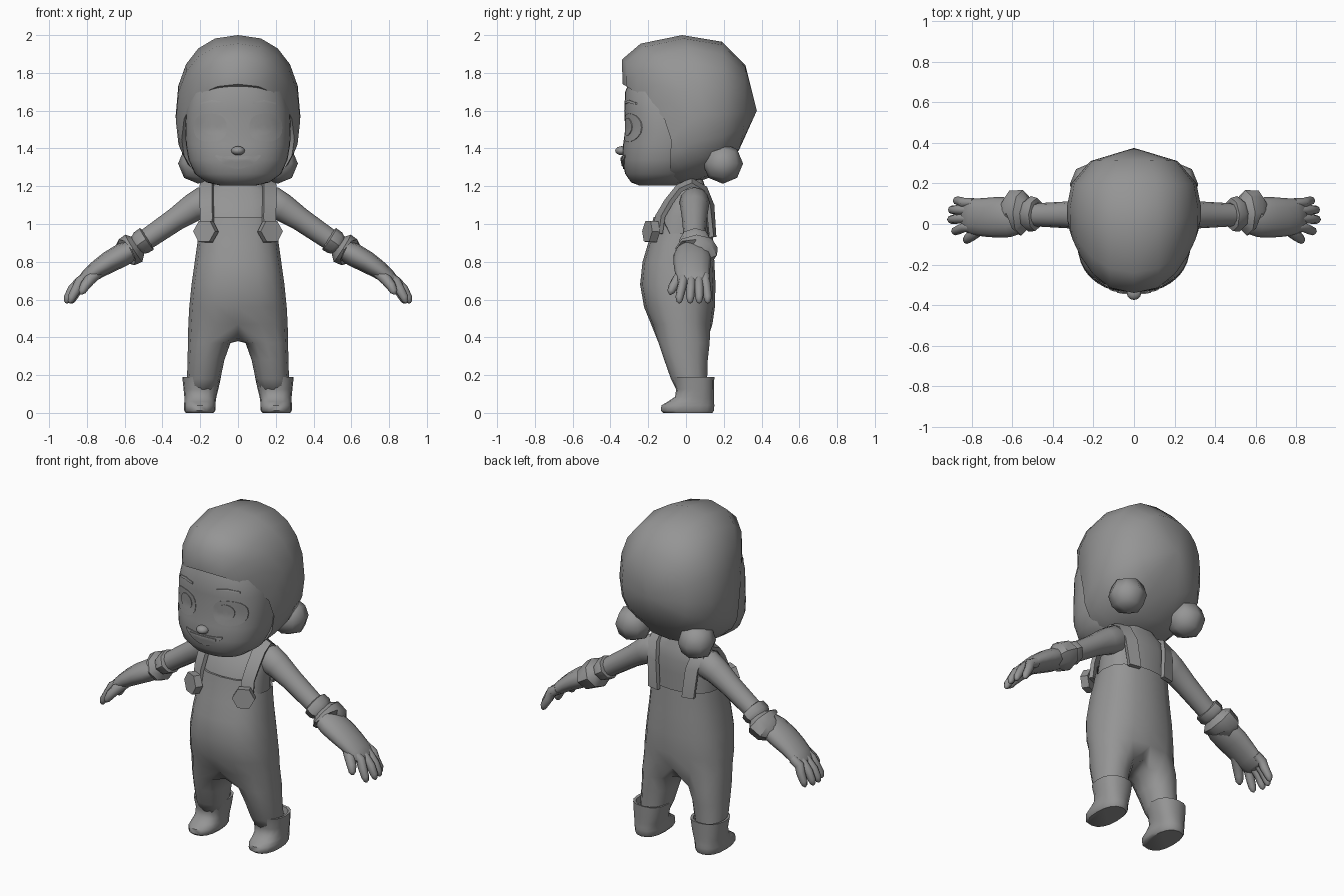
import bpy, bmesh, math
from mathutils import Vector

if "Cube" in bpy.data.objects:
    bpy.data.objects.remove(bpy.data.objects["Cube"])

grey = bpy.data.materials.new("plain_grey")
grey.diffuse_color = (0.3, 0.3, 0.3, 1)
grey.use_nodes = True
grey.node_tree.nodes["Principled BSDF"].inputs["Base Color"].default_value = grey.diffuse_color


def finish(name, bm, mirror=False, angle=60):
    bmesh.ops.recalc_face_normals(bm, faces=bm.faces)
    me = bpy.data.meshes.new(name)
    bm.to_mesh(me)
    bm.free()
    ob = bpy.data.objects.new(name, me)
    bpy.context.collection.objects.link(ob)
    me.materials.append(grey)
    if mirror:
        ob.modifiers.new("mirror", 'MIRROR')
    bpy.ops.object.select_all(action='DESELECT')
    ob.select_set(True)
    bpy.context.view_layer.objects.active = ob
    bpy.ops.object.shade_smooth_by_angle(angle=math.radians(angle))
    return ob


def sgnpow(v, e):
    return math.copysign(abs(v) ** e, v)


def oval(x0, x1, y0, y1, z, n=16, p=2.3):
    """Horizontal rounded section, counter-clockwise from +x."""
    cx, cy, rx, ry = (x0 + x1) / 2, (y0 + y1) / 2, (x1 - x0) / 2, (y1 - y0) / 2
    return [Vector((cx + rx * sgnpow(math.cos(a), 2 / p), cy + ry * sgnpow(math.sin(a), 2 / p), z))
            for a in (2 * math.pi * k / n for k in range(n))]


def bridge(bm, a, b):
    n = len(a)
    for i in range(n):
        bm.faces.new((a[i], a[(i + 1) % n], b[(i + 1) % n], b[i]))


def loft(bm, rings, cap0=True, cap1=True):
    rows = [[bm.verts.new(v) for v in r] for r in rings]
    for a, b in zip(rows, rows[1:]):
        bridge(bm, a, b)
    if cap0:
        bm.faces.new(rows[0])
    if cap1:
        bm.faces.new(rows[-1])
    return rows


def tube(bm, rows, n=10):
    """Rows of (x, y, z, thickness radius, width radius)."""
    pts = [Vector(r[:3]) for r in rows]
    rings = []
    for i, r in enumerate(rows):
        t = (pts[min(i + 1, len(pts) - 1)] - pts[max(i - 1, 0)]).normalized()
        side = (Vector((0, 1, 0)) - t * t.y).normalized()
        up = t.cross(side)
        rings.append([pts[i] + up * r[3] * math.cos(2 * math.pi * k / n)
                      + side * r[4] * math.sin(2 * math.pi * k / n) for k in range(n)])
    loft(bm, rings)


# head: z, half width, front y, back y
HEAD = [(1.205, .10, -.25, -.05), (1.22, .165, -.29, 0), (1.265, .228, -.322, .05),
        (1.34, .262, -.338, .1), (1.42, .276, -.333, .13), (1.5, .279, -.322, .14),
        (1.6, .275, -.327, .14), (1.7, .25, -.322, .14), (1.78, .2, -.29, .1)]
bm = bmesh.new()
loft(bm, [oval(-w, w, f, b, z, 36) for z, w, f, b in HEAD])
finish("head", bm)


def face_y(x, z):
    for a, b in zip(HEAD, HEAD[1:]):
        if a[0] <= z <= b[0]:
            t = (z - a[0]) / (b[0] - a[0])
            w, f, k = (a[i] + (b[i] - a[i]) * t for i in (1, 2, 3))
            return (f + k) / 2 - (k - f) / 2 * max(0, 1 - (abs(x) / w) ** 2.3) ** (1 / 2.3)


def plate(name, outline, lift, mirror=False):
    """Thin plate laid on the face from an outline in x, z."""
    n = len(outline)
    cx, cz = sum(p[0] for p in outline) / n, sum(p[1] for p in outline) / n
    bm = bmesh.new()
    rows = []
    for s, l in ((1, -.004), (1, lift), (.7, lift), (.35, lift)):
        pts = [(cx + (x - cx) * s, cz + (z - cz) * s) for x, z in outline]
        rows.append([bm.verts.new((x, face_y(x, z) - l, z)) for x, z in pts])
    for a, b in zip(rows, rows[1:]):
        bridge(bm, a, b)
    bm.faces.new(rows[-1])
    finish(name, bm, mirror, 40)


def ellipse(cx, cz, rx, rz, n, p=2):
    return [(cx + rx * sgnpow(math.cos(2 * math.pi * k / n), 2 / p),
             cz + rz * sgnpow(math.sin(2 * math.pi * k / n), 2 / p)) for k in range(n)]


# face details
plate("eye", ellipse(.147, 1.51, .088, .075, 20, 2.5), .003, True)
plate("iris", ellipse(.133, 1.515, .047, .047, 18), .007, True)
plate("eyebrow", [(.08, 1.635), (.14, 1.643), (.2, 1.632), (.2, 1.642), (.14, 1.656), (.08, 1.648)], .006, True)
steps = [i / 6 - 1 for i in range(13)]
plate("mouth", [(.12 * t, 1.292 + .065 * t * t) for t in steps]
      + [(.12 * t, 1.358 + .008 * t * t) for t in reversed(steps)], .005)
plate("teeth", [(.085 * t, 1.306 + .03 * t * t) for t in steps]
      + [(.085 * t, 1.351) for t in reversed(steps)], .009)
bm = bmesh.new()
bmesh.ops.create_uvsphere(bm, u_segments=12, v_segments=8, radius=1)
for v in bm.verts:
    v.co = Vector((v.co.x * .036, -.34 + v.co.y * .035, 1.388 + v.co.z * .024))
finish("nose", bm)

# hair cap: rings around the face opening, back to a pole
# half width, top z, bottom z, y at top, side and bottom
HAIR = [(.275, 1.72, 1.23, -.29, -.05, -.05), (.298, 1.74, 1.21, -.335, -.08, -.09),
        (.318, 1.87, 1.205, -.34, -.03, -.05), (.329, 1.955, 1.21, -.24, .02, 0),
        (.33, 2.0, 1.225, -.02, .09, .07), (.308, 1.965, 1.26, .19, .2, .16),
        (.215, 1.84, 1.39, .315, .31, .28)]
bm = bmesh.new()
rings = []
for w, zt, zb, yt, ys, yb in HAIR:
    zc, ring = zb + (zt - zb) * .45, []
    for k in range(20):
        a = 2 * math.pi * k / 20
        c = sgnpow(math.cos(a), 2 / 2.35)
        y = ys + ((yt if c > 0 else yb) - ys) * c * c
        z = zc + c * ((zt - zc) if c > 0 else (zc - zb))
        ring.append((w * sgnpow(math.sin(a), 2 / 2.35), y, z))
    rings.append(ring)
rows = loft(bm, rings, False, False)
pole = bm.verts.new((0, .375, 1.6))
for i in range(20):
    bm.faces.new((rows[-1][i], rows[-1][(i + 1) % 20], pole))
finish("hair", bm)

# hair buns
bm = bmesh.new()
bmesh.ops.create_cube(bm, size=1)
bmesh.ops.subdivide_edges(bm, edges=bm.edges[:], cuts=1, use_grid_fill=True)
for v in bm.verts:
    v.co = v.co.normalized() * .107 + Vector((.21, .195, 1.32))
finish("hair_bun", bm, True, 80)

# shirt and neck
SHIRT = [(.88, .2, -.18, .12), (1.04, .195, -.15, .122), (1.12, .188, -.105, .122), (1.18, .165, -.06, .11),
         (1.215, .12, -.03, .095), (1.25, .075, -.015, .085), (1.34, .07, -.015, .085)]
bm = bmesh.new()
loft(bm, [oval(-w, w, f, b, z, 20, 2.6) for z, w, f, b in SHIRT])
finish("shirt", bm)

# overalls: torso rings, then the lowest ring splits into two legs
BODY = [(.93, .19, -.16, .12), (.95, .208, -.172, .142), (.9, .215, -.2, .145), (.8, .229, -.23, .15),
        (.68, .246, -.243, .156), (.56, .258, -.222, .153), (.47, .263, -.185, .14)]
bm = bmesh.new()
rings = [oval(-w, w, f, b, z, 16, 2.4) for z, w, f, b in BODY]
for r in rings[:2]:
    for v in r:
        if v.y < -.1:
            v.z = 1.037
rows = loft(bm, rings, False, False)
low = rows[-1]
crotch = [bm.verts.new((0, y, z)) for y, z in ((.09, .4), (-.02, .38), (-.12, .395))]
LEG = [(.37, .04, .265, -.145, .125), (.28, .072, .267, -.115, .115), (.18, .093, .27, -.08, .112),
       (.1, .12, .265, -.04, .11)]
for s in (1, -1):
    # the half ring runs from front middle over the outside to back middle
    half = [low[(12 + i) % 16] if s > 0 else low[12 - i] for i in range(9)]
    prev = half + crotch
    for z, x0, x1, y0, y1 in LEG:
        o = oval(x0, x1, y0, y1, z, 12, 2.2)
        ring = [bm.verts.new((s * v.x, v.y, v.z)) for v in o[8:] + o[:8]]
        bridge(bm, prev, ring)
        prev = ring
    bm.faces.new(prev)
finish("overalls", bm, False, 70)

# shoulder straps: point and width direction
STRAP = [((.165, -.15, .95), (1, .5, 0)), ((.163, -.137, 1.04), (1, .5, 0)), ((.167, -.09, 1.12), (1, .4, -.1)),
         ((.168, -.035, 1.19), (1, .2, -.3)), ((.163, .03, 1.22), (1, 0, -.4)), ((.15, .095, 1.18), (1, -.2, -.3)),
         ((.13, .128, 1.1), (1, -.3, 0)), ((.115, .142, .93), (1, -.2, 0))]
bm = bmesh.new()
rings = []
for i, (p, wd) in enumerate(STRAP):
    t = Vector(STRAP[min(i + 1, 7)][0]) - Vector(STRAP[max(i - 1, 0)][0])
    w = Vector(wd).normalized() * .036
    nrm = w.cross(t).normalized() * .012
    rings.append([Vector(p) + a * w + b * nrm for a, b in ((-1, -1), (1, -1), (1, 1), (-1, 1))])
loft(bm, rings)
finish("strap", bm, True, 40)

# strap buttons
bm = bmesh.new()
bmesh.ops.create_cone(bm, cap_ends=True, segments=6, radius1=.064, radius2=.064, depth=.045)
quat = Vector((.42, -.9, .08)).to_track_quat('Z', 'Y')
for v in bm.verts:
    x, y = v.co.x, v.co.y
    c, s = math.cos(math.pi / 6), math.sin(math.pi / 6)
    v.co = quat @ Vector((x * c - y * s, x * s + y * c, v.co.z)) + Vector((.17, -.185, .96))
finish("button", bm, True, 30)

# arms
bm = bmesh.new()
tube(bm, [(.13, .045, 1.13, .06, .06), (.18, .045, 1.115, .085, .08), (.24, .045, 1.085, .075, .075),
          (.33, .045, 1.025, .062, .066), (.5, .045, .908, .055, .056), (.56, .045, .868, .05, .055)], 12)
finish("arm", bm, True)

# glove cuff and mitt body
bm = bmesh.new()
tube(bm, [(.478, .047, .924, .052, .055), (.483, .047, .921, .068, .082), (.515, .05, .9, .066, .088),
          (.53, .052, .888, .056, .075), (.552, .055, .872, .085, .113), (.59, .055, .85, .08, .113),
          (.6, .04, .843, .062, .09)], 8)
finish("glove_cuff", bm, True, 45)
bm = bmesh.new()
tube(bm, [(.57, .035, .858, .055, .085), (.61, .033, .838, .062, .098), (.68, .033, .8, .058, .1),
          (.74, .033, .762, .05, .095), (.79, .036, .725, .042, .09), (.83, .045, .69, .03, .082),
          (.845, .045, .675, .015, .07)], 12)
finish("glove", bm, True)

# fingers and thumb
bm = bmesh.new()
for y0, y1, d in ((-.015, -.035, -.012), (.028, .022, .008), (.068, .07, .004), (.103, .115, -.02)):
    tube(bm, [(.79, y0, .722, .028, .024), (.835, y0, .695, .029, .025), (.868 + d, (y0 + y1) / 2, .655, .026, .024),
              (.893 + d, y1, .61, .022, .021), (.9 + d, y1, .588, .014, .014), (.902 + d, y1, .58, .004, .004)], 8)
tube(bm, [(.74, -.01, .745, .03, .03), (.785, -.045, .705, .03, .03), (.812, -.067, .67, .026, .026),
          (.826, -.08, .642, .02, .02), (.832, -.085, .628, .006, .006)], 8)
finish("fingers", bm, True)

# boots
BOOT = [(0, .13, .277, -.12, .14), (.012, .12, .285, -.133, .148), (.04, .118, .286, -.13, .15),
        (.06, .118, .284, -.095, .148), (.085, .114, .284, -.058, .147), (.125, .104, .288, -.052, .148),
        (.19, .09, .295, -.068, .15), (.188, .105, .28, -.055, .137), (.15, .11, .275, -.05, .13)]
bm = bmesh.new()
loft(bm, [oval(x0, x1, y0, y1, z, 16, 2.4) for z, x0, x1, y0, y1 in BOOT])
finish("boot", bm, True, 50)
